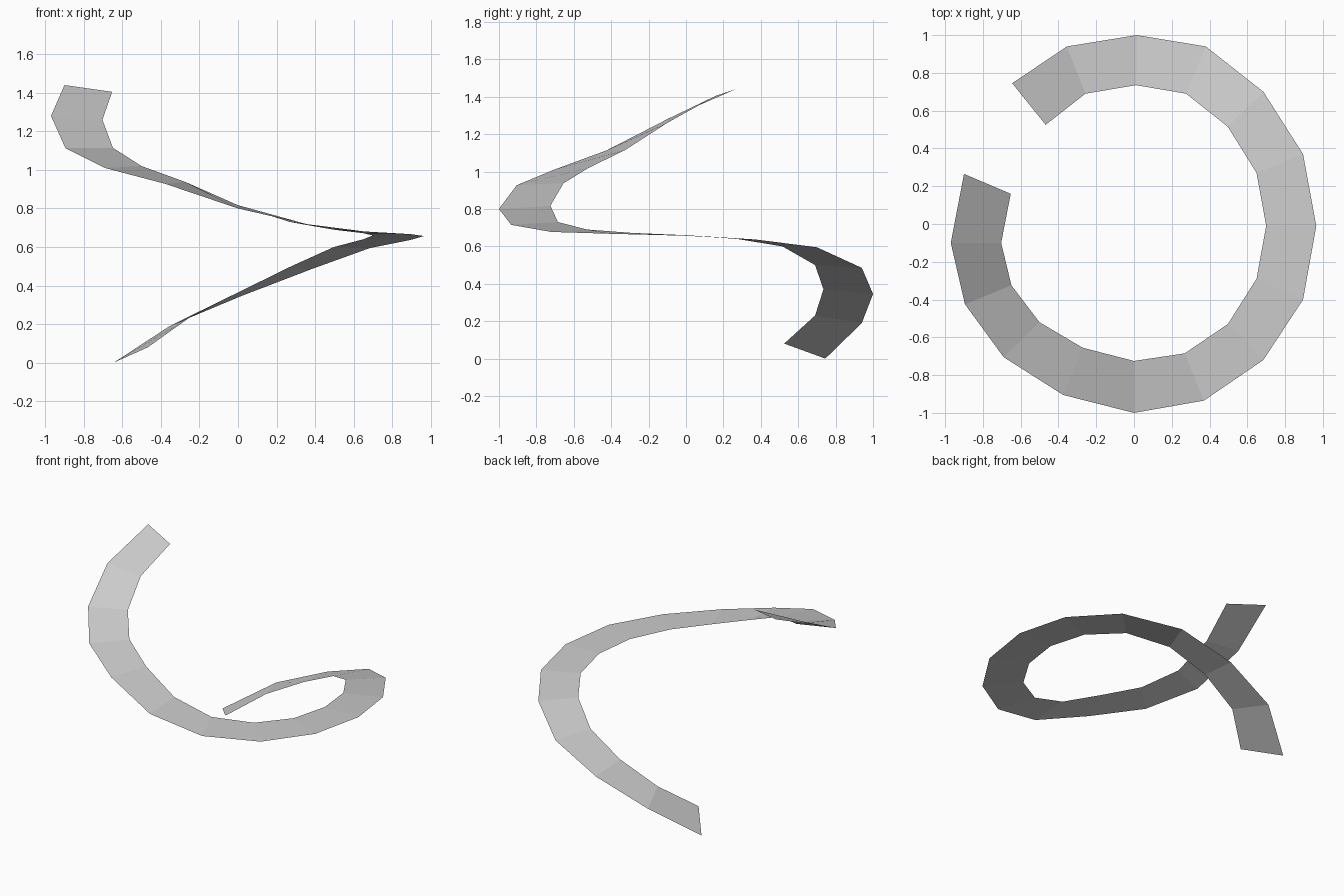
import bpy
import bmesh
from mathutils import Vector

default_cube = bpy.data.objects.get("Cube")
if default_cube:
    bpy.data.objects.remove(default_cube, do_unlink=True)

# The ribbon's inner edge runs at this share of the outer edge's x
INNER_RATIO = 0.725

# One rib per row, bottom to top: outer x, outer y, outer z, inner y, inner z
RIBS = [
    (-.645, .745, 0, .525, .08),
    (-.355, .94, .19, .69, .23),
    (.015, 1, .345, .735, .37),
    (.38, .94, .485, .69, .5),
    (.685, .7, .595, .515, .6),
    (.895, .37, .637, .27, .64),
    (.965, -.01, .657, -.01, .66),
    (.895, -.4, .667, -.29, .672),
    (.685, -.72, .677, -.53, .69),
    (.37, -.935, .715, -.685, .73),
    (0, -1, .8, -.725, .817),
    (-.375, -.905, .927, -.655, .937),
    (-.69, -.705, 1.01, -.52, 1.02),
    (-.895, -.425, 1.113, -.325, 1.115),
    (-.97, -.1, 1.28, -.1, 1.26),
    (-.9, .265, 1.44, .16, 1.405),
]


def make_material(name, colour):
    material = bpy.data.materials.new(name)
    material.use_nodes = True
    material.diffuse_color = colour
    shader = material.node_tree.nodes["Principled BSDF"]
    shader.inputs["Base Color"].default_value = colour
    return material


def make_ribbon(name, ribs, material):
    """Loft a single-sided sheet through the ribs, facing upwards."""
    bm = bmesh.new()
    edges = []
    for outer_x, outer_y, outer_z, inner_y, inner_z in ribs:
        outer = bm.verts.new(Vector((outer_x, outer_y, outer_z)))
        inner = bm.verts.new(Vector((outer_x * INNER_RATIO, inner_y, inner_z)))
        edges.append((outer, inner))
    for (outer, inner), (next_outer, next_inner) in zip(edges, edges[1:]):
        face = bm.faces.new((outer, inner, next_inner, next_outer))
        face.smooth = False
    mesh = bpy.data.meshes.new(name)
    bm.to_mesh(mesh)
    bm.free()
    mesh.materials.append(material)
    ribbon = bpy.data.objects.new(name, mesh)
    bpy.context.collection.objects.link(ribbon)
    return ribbon


# Spiral ribbon
light_grey = make_material("light grey", (0.6, 0.6, 0.6, 1))
make_ribbon("spiral_ribbon", RIBS, light_grey)
